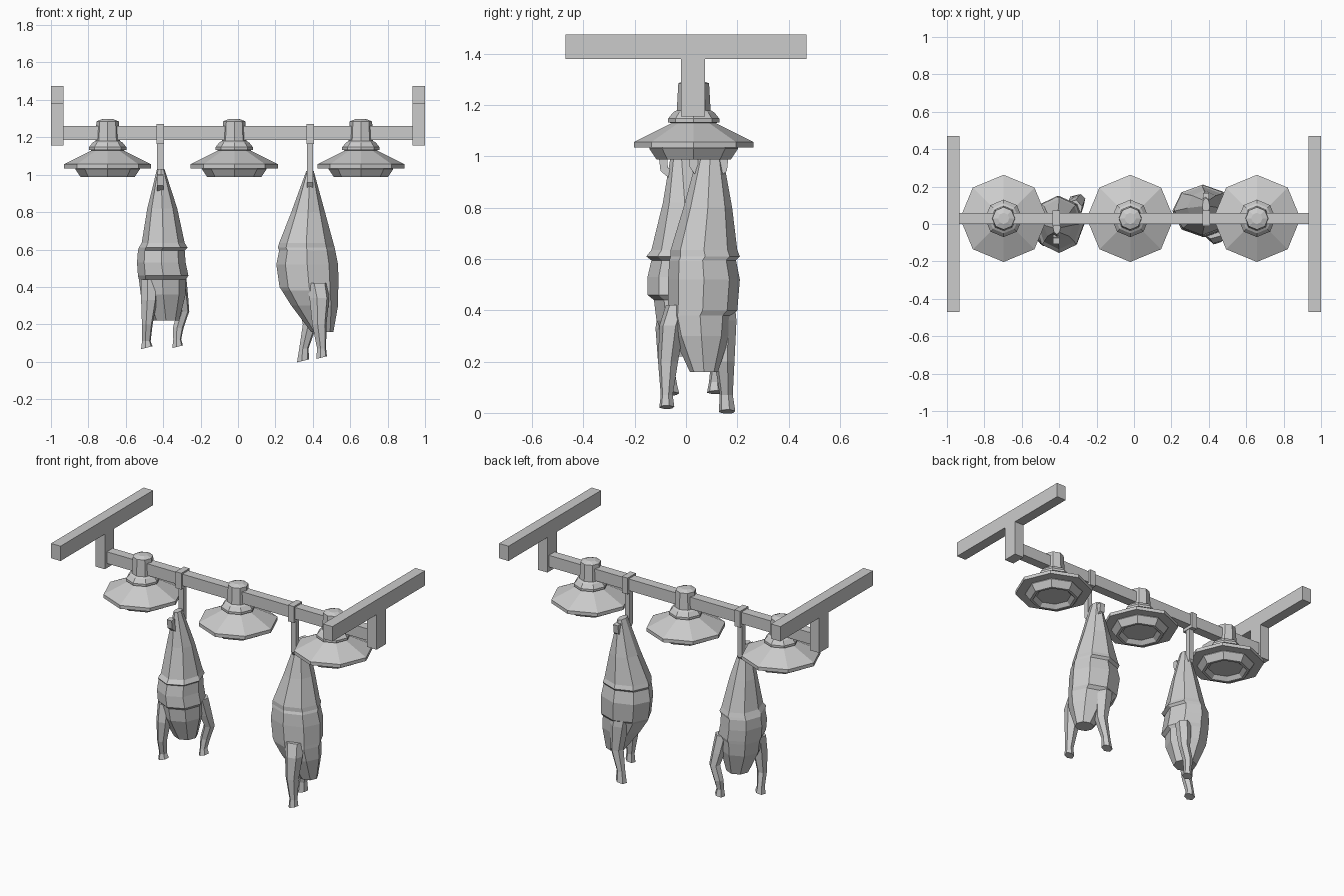
import bpy, bmesh, math
from mathutils import Vector


def finish(name, bm):
    bmesh.ops.recalc_face_normals(bm, faces=bm.faces[:])
    me = bpy.data.meshes.new(name)
    bm.to_mesh(me)
    bm.free()
    ob = bpy.data.objects.new(name, me)
    bpy.context.collection.objects.link(ob)
    return ob


def skin(name, rings):
    """Bridge equal-sized rings of points and cap both ends."""
    bm = bmesh.new()
    vs = [[bm.verts.new(p) for p in r] for r in rings]
    n = len(vs[0])
    for a, b in zip(vs, vs[1:]):
        for i in range(n):
            j = (i + 1) % n
            bm.faces.new((a[i], a[j], b[j], b[i]))
    bm.faces.new(vs[0])
    bm.faces.new(vs[-1])
    return finish(name, bm)


def loft(name, sections, sides=8, phase=0.0):
    """Stack elliptical sections given as (z, cx, cy, rx, ry)."""
    ang = [phase + 2 * math.pi * i / sides for i in range(sides)]
    return skin(name, [[(cx + rx * math.cos(a), cy + ry * math.sin(a), z) for a in ang]
                       for z, cx, cy, rx, ry in sections])


def box(name, x, y, z):
    bm = bmesh.new()
    bmesh.ops.create_cube(bm, size=1)
    for v in bm.verts:
        v.co = [lo + (c + .5) * (hi - lo) for c, (lo, hi) in zip(v.co, (x, y, z))]
    return finish(name, bm)


# Rail, hanging posts and ceiling beams
box("rail", (-.935, .935), (0, .06), (1.185, 1.26))
for s, side in ((-1, "left"), (1, "right")):
    x = sorted((s * .933, s))
    box(side + "_post", x, (-.02, .075), (1.155, 1.385))
    box(side + "_ceiling_beam", x, (-.47, .47), (1.38, 1.475))

# Octagonal lamps: (radius, z) from cap down to the recessed underside
SHADE = [(.03, 1.297), (.06, 1.285), (.066, 1.18), (.08, 1.172), (.1, 1.147),
         (.1, 1.133), (.085, 1.13), (.233, 1.056), (.233, 1.034), (.17, 1.034)]
BOWL = [(.17, 1.05), (.173, 1.03), (.145, .988), (.128, .988), (.105, 1.012)]
for i, x in enumerate((-.697, -.02, .657)):
    for part, prof in (("lamp_shade", SHADE), ("lamp_bowl", BOWL)):
        loft(f"{part}_{i + 1}", [(z, x, .03, r, r) for r, z in prof])


# Flat-bar hooks clamped on the rail, curling towards direction d
def hook(name, x, d):
    path = [Vector((x, .03 + d * u, z)) for u, z in
            ((0, 1.2), (0, .96), (.025, .925), (.085, .925), (.115, .95), (.12, 1.0))]
    rings = []
    for i, p in enumerate(path):
        t = (path[min(i + 1, len(path) - 1)] - path[max(i - 1, 0)]).normalized()
        n = Vector((0, -t.z, t.y)) * .016
        w = Vector((.017, 0, 0))
        rings.append([p + w + n, p - w + n, p - w - n, p + w - n])
    skin(name, rings)
    box(name + "_clamp", (x - .02, x + .02), (-.012, .072), (1.165, 1.27))


hook("left_hook", -.415, -1)
hook("right_hook", .385, 1)

# Hanging carcasses: tapered bodies with two skin-fold ledges
loft("left_carcass", [
    (1.03, -.413, -.02, .02, .035), (.82, -.405, -.005, .08, .085),
    (.635, -.40, 0, .115, .135), (.61, -.40, -.005, .13, .15),
    (.595, -.41, .005, .125, .14), (.53, -.41, 0, .13, .15),
    (.46, -.40, 0, .135, .15), (.44, -.405, .01, .125, .135),
    (.36, -.40, .01, .12, .125), (.22, -.385, .02, .07, .07)])
loft("right_carcass", [
    (1.02, .385, .095, .02, .045), (.8, .375, .085, .09, .095),
    (.635, .365, .07, .145, .13), (.61, .365, .075, .152, .135),
    (.595, .37, .065, .15, .13), (.52, .37, .07, .165, .14),
    (.40, .38, .065, .158, .135), (.38, .385, .055, .15, .125),
    (.3, .41, .06, .125, .11), (.16, .45, .07, .06, .055)])

# Legs folded along the lower body
LEGS = {
    "left_carcass_front_leg": [
        (.44, -.475, -.06, .045, .045), (.33, -.475, -.075, .045, .045),
        (.2, -.485, -.08, .03, .03), (.11, -.49, -.06, .024, .026), (.075, -.488, -.06, .032, .034)],
    "left_carcass_back_leg": [
        (.46, -.32, .08, .045, .05), (.35, -.305, .105, .04, .045),
        (.27, -.292, .125, .033, .035), (.18, -.32, .125, .03, .03),
        (.12, -.325, .115, .022, .026), (.08, -.323, .115, .03, .034)],
    "right_carcass_front_leg": [
        (.42, .42, -.03, .06, .05), (.34, .435, -.055, .055, .05),
        (.2, .435, -.07, .04, .04), (.07, .447, -.075, .025, .024), (.022, .447, -.075, .03, .03)],
    "right_carcass_back_leg": [
        (.44, .36, .14, .06, .05), (.36, .37, .15, .06, .048),
        (.2, .385, .15, .04, .04), (.07, .352, .157, .026, .026), (.005, .348, .16, .034, .033)],
}
for name, sections in LEGS.items():
    leg = loft(name, sections, 6, .3)
    # Slanted foot end
    for v in leg.data.vertices[-6:]:
        v.co.z += .25 * (v.co.x - sections[-1][1])
